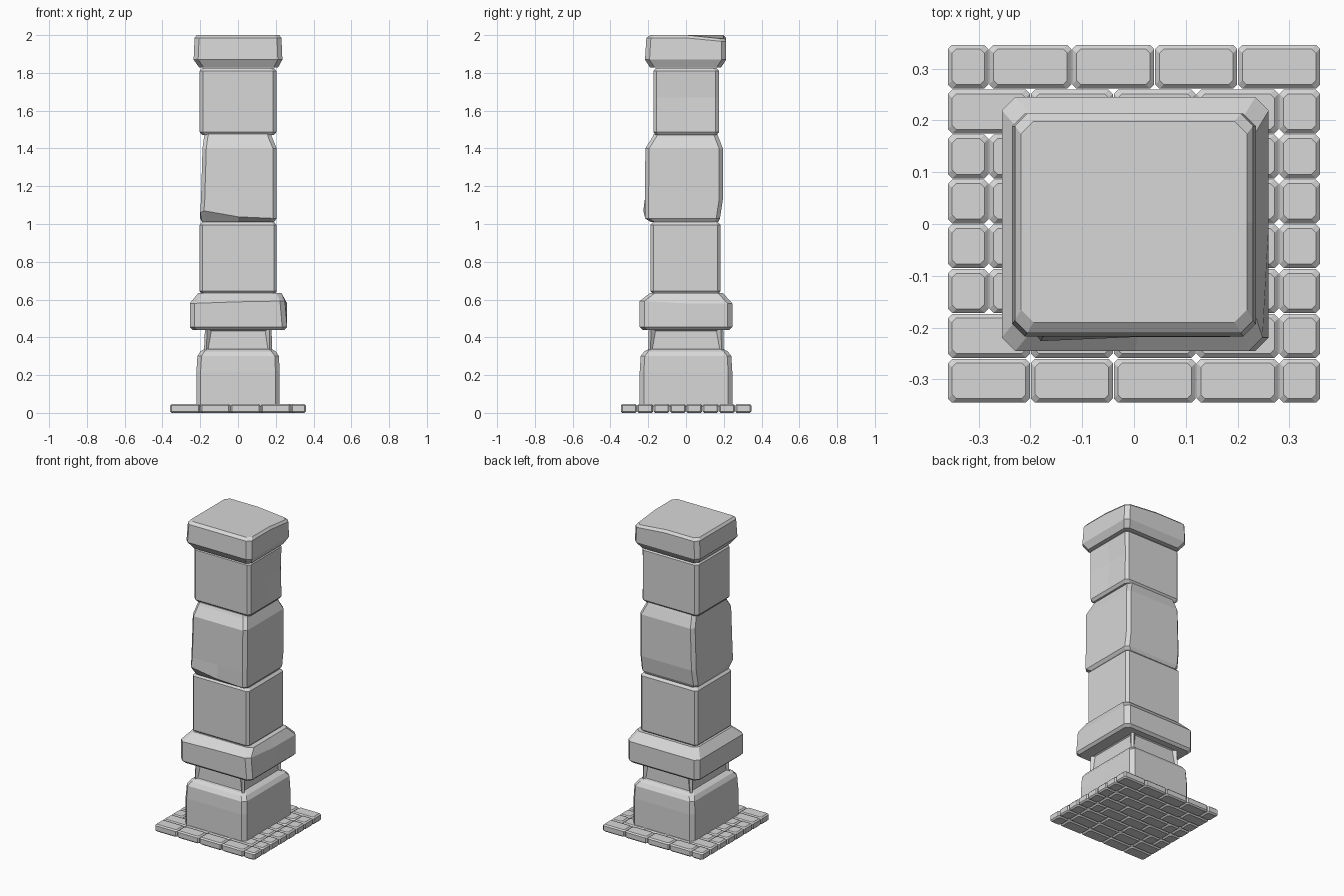
import bpy, bmesh

cube = bpy.data.objects.get("Cube")
if cube:
    bpy.data.objects.remove(cube, do_unlink=True)

stone = bpy.data.materials.new("light grey stone")
stone.use_nodes = True
GREY = (0.68, 0.68, 0.68, 1)
stone.diffuse_color = GREY
stone.node_tree.nodes["Principled BSDF"].inputs["Base Color"].default_value = GREY


def finish(name, bm):
    bmesh.ops.recalc_face_normals(bm, faces=bm.faces)
    mesh = bpy.data.meshes.new(name)
    bm.to_mesh(mesh)
    bm.free()
    mesh.materials.append(stone)
    obj = bpy.data.objects.new(name, mesh)
    bpy.context.collection.objects.link(obj)
    return obj


def outline(x0, x1, y0, y1, c, mid):
    """Rectangle with cut corners, optionally split at the middle of each side."""
    xm, ym = (x0 + x1) / 2, (y0 + y1) / 2
    pts = [(x0 + c, y0), (xm, y0), (x1 - c, y0), (x1, y0 + c), (x1, ym), (x1, y1 - c),
           (x1 - c, y1), (xm, y1), (x0 + c, y1), (x0, y1 - c), (x0, ym), (x0, y0 + c)]
    return pts if mid else [p for i, p in enumerate(pts) if i % 3 != 1]


def block(name, rings, corner=0.02, mid=True, shape=None):
    """Stack of cut-corner rings (z, x0, x1, y0, y1); shape() wears the stone."""
    bm = bmesh.new()
    loops = []
    for z, *box in rings:
        loops.append([bm.verts.new((x, y, z)) for x, y in outline(*box, corner, mid)])
    n = len(loops[0])
    for low, high in zip(loops, loops[1:]):
        for i in range(n):
            j = (i + 1) % n
            bm.faces.new((low[i], low[j], high[j], high[i]))
    bm.faces.new(loops[0][::-1])
    bm.faces.new(loops[-1])
    bmesh.ops.recalc_face_normals(bm, faces=bm.faces)
    if shape:
        shape(bm, loops)
    return finish(name, bm)


def bevelled(z0, z1, x0, x1, y0, y1, low, high):
    """Rings of a box whose lower and upper edges are cut by (inset, height)."""
    def ring(z, d):
        return (z, x0 + d, x1 - d, y0 + d, y1 - d)
    return [ring(z0, low[0]), ring(z0 + low[1], 0), ring(z1 - high[1], 0), ring(z1, high[0])]


# Paving bricks in running bond
EDGE, ROWS, PITCH = 0.36, 8, 0.0866
for row in range(ROWS):
    offset = -0.28 if row % 2 else -0.2
    cuts = {-EDGE, EDGE} | {round(offset + 0.16 * k, 2) for k in range(4)}
    if 1 < row < 6:
        cuts |= {-0.28, 0.28}
    if row in (1, 6):
        cuts = {-EDGE, -0.2, -0.04, 0.12, 0.28, EDGE}
    cuts = sorted(cuts)
    y = -0.346 + row * PITCH
    for k, (a, b) in enumerate(zip(cuts, cuts[1:])):
        block(f"paving_brick_{row}_{k}",
              bevelled(0, 0.047, a + 0.001, b - 0.001, y + 0.001, y + PITCH - 0.001,
                       (0.008, 0.008), (0.008, 0.008)), 0.008, False)

# Plinth
block("plinth", [(0.03, -0.22, 0.22, -0.245, 0.245), (0.22, -0.22, 0.22, -0.245, 0.245),
                 (0.3, -0.215, 0.217, -0.24, 0.24), (0.325, -0.2, 0.2, -0.222, 0.222),
                 (0.337, -0.18, 0.18, -0.2, 0.2)], 0.022)


# Recessed neck with a sunken panel on each side
def panels(bm, loops):
    sides = [f for f in bm.faces if abs(f.normal.z) < 0.3 and f.calc_area() > 0.02]
    bmesh.ops.inset_individual(bm, faces=sides, thickness=0.014, depth=-0.014)
    for f in sides:
        across = 0 if abs(f.normal.y) > 0.5 else 1
        for v in f.verts:
            if v.co.z > 0.39:
                v.co[across] *= 0.92


block("neck", [(0.33, -0.18, 0.18, -0.2, 0.2), (0.445, -0.175, 0.178, -0.197, 0.197)],
      0.012, False, panels)


# Projecting band
def wear_band(bm, loops):
    loops[2][1].co.z += 0.008
    for i in (2, 3):
        loops[2][i].co.z += 0.012
        loops[2][i].co.x -= 0.012


block("band", [(0.44, -0.24, 0.245, -0.23, 0.23), (0.455, -0.255, 0.26, -0.245, 0.245),
               (0.58, -0.255, 0.26, -0.245, 0.245), (0.635, -0.21, 0.23, -0.19, 0.195)],
      0.026, True, wear_band)

# Lower shaft stone
block("shaft_lower", bevelled(0.63, 1.015, -0.203, 0.205, -0.188, 0.183,
                              (0.012, 0.014), (0.018, 0.02)), 0.015)


# Middle shaft stone, chipped low on the front
def chip_front(bm, loops):
    for i, z in ((11, 1.06), (0, 1.07), (1, 1.038)):
        loops[1][i].co.z = z
    loops[1][0].co.y -= 0.008


block("shaft_middle", [(1.01, -0.19, 0.19, -0.185, 0.17), (1.03, -0.2, 0.205, -0.218, 0.18),
                       (1.13, -0.196, 0.205, -0.218, 0.195), (1.4, -0.188, 0.205, -0.215, 0.195),
                       (1.46, -0.18, 0.18, -0.178, 0.172), (1.477, -0.175, 0.175, -0.17, 0.165)],
      0.02, True, chip_front)


# Upper shaft stone, hollowed on one side
def hollow_side(bm, loops):
    loops[2][4].co.x -= 0.012
    loops[2][5].co.x -= 0.006


block("shaft_upper", [(1.47, -0.19, 0.19, -0.16, 0.16), (1.487, -0.203, 0.203, -0.173, 0.175),
                      (1.67, -0.203, 0.203, -0.173, 0.175), (1.81, -0.203, 0.203, -0.173, 0.175),
                      (1.825, -0.19, 0.19, -0.16, 0.16)], 0.018, True, hollow_side)


# Capstone with one worn corner
def wear_corner(bm, loops):
    for ring in loops[2:]:
        for i in (5, 6):
            ring[i].co.z -= 0.018


block("capstone", [(1.828, -0.205, 0.212, -0.19, 0.185), (1.87, -0.235, 0.235, -0.217, 0.213),
                   (1.985, -0.23, 0.23, -0.21, 0.213), (2.0, -0.218, 0.218, -0.19, 0.198)],
      0.024, True, wear_corner)
